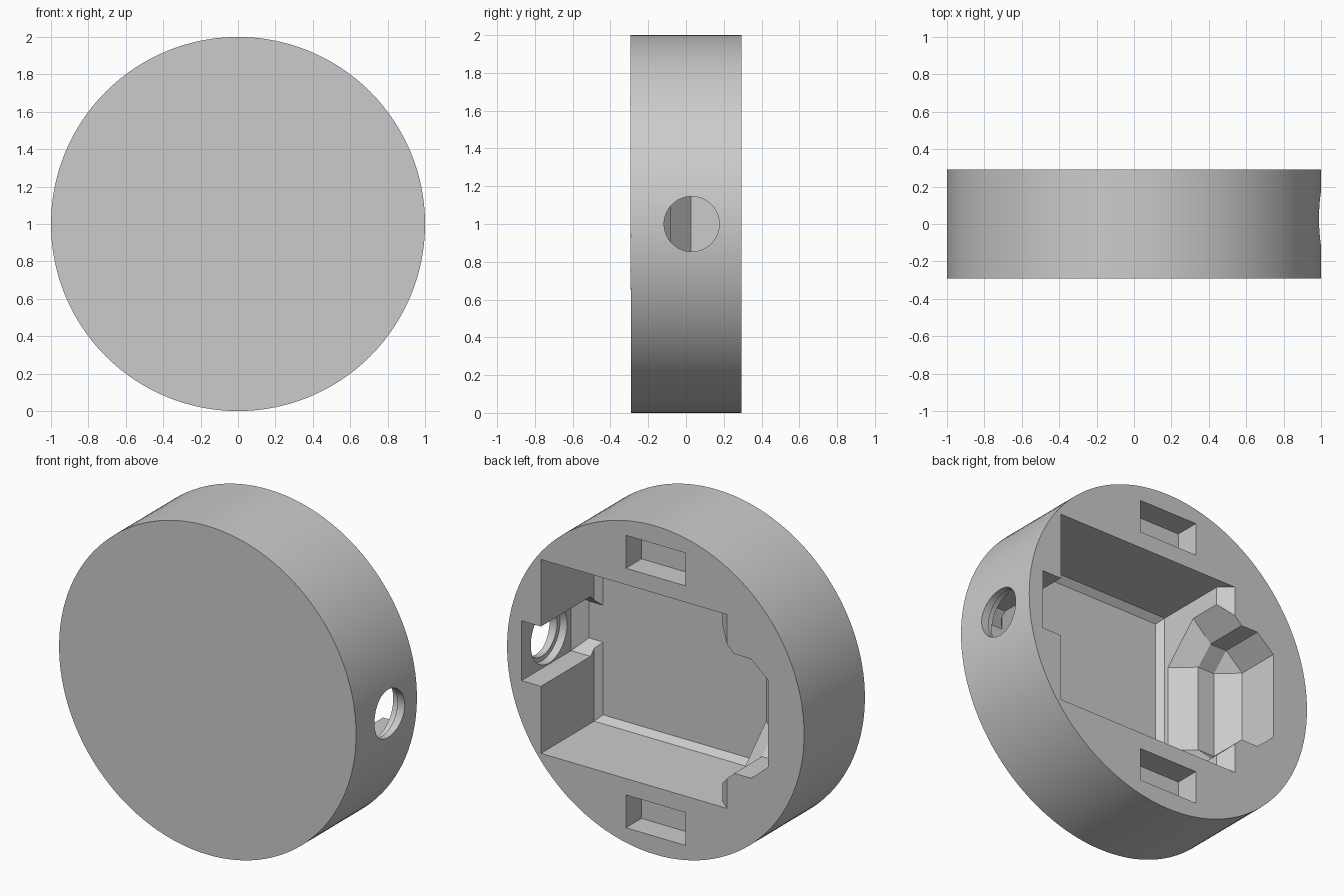
import bpy, bmesh, math
from mathutils import Vector

cube = bpy.data.objects.get("Cube")
if cube:
    bpy.data.objects.remove(cube, do_unlink=True)

HALF = 0.2925          # half thickness of the disc
OUT = -0.02            # cutters start slightly outside the open back face
SIDES = (-1, 1)

grey = bpy.data.materials.new("plain_grey")
grey.use_nodes = True
colour = (0.6, 0.6, 0.6, 1)
grey.diffuse_color = colour
grey.node_tree.nodes["Principled BSDF"].inputs["Base Color"].default_value = colour


def hull(name, points):
    """Convex cutter from (x, depth below the back face, height from centre)."""
    bm = bmesh.new()
    for x, d, z in points:
        bm.verts.new(Vector((x, HALF - d, 1 + z)))
    result = bmesh.ops.convex_hull(bm, input=bm.verts)
    bmesh.ops.dissolve_limit(bm, angle_limit=0.01, verts=bm.verts, edges=bm.edges)
    bmesh.ops.recalc_face_normals(bm, faces=bm.faces)
    mesh = bpy.data.meshes.new(name)
    bm.to_mesh(mesh)
    bm.free()
    ob = bpy.data.objects.new(name, mesh)
    bpy.context.collection.objects.link(ob)
    ob.hide_render = True
    return ob


def tray(name, x0, x1, z0, z1, depth, bevel=0):
    """Box pocket whose floor edge is chamfered by bevel."""
    pts = [(x, d, z) for d in (OUT, depth - bevel) for x in (x0, x1) for z in (z0, z1)]
    if bevel:
        pts += [(x, depth, z) for x in (x0 + bevel, x1 - bevel)
                for z in (z0 + bevel, z1 - bevel)]
    return hull(name, pts)


def bore(name, radius, x0, x1):
    bpy.ops.mesh.primitive_cylinder_add(vertices=64, radius=radius, depth=x1 - x0,
                                        location=((x0 + x1) / 2, 0.03, 1),
                                        rotation=(0, math.pi / 2, 0))
    ob = bpy.context.object
    ob.name = name
    ob.hide_render = True
    return ob


# Solid disc
bpy.ops.mesh.primitive_cylinder_add(vertices=128, radius=1, depth=2 * HALF,
                                    location=(0, 0, 1), rotation=(math.pi / 2, 0, 0))
body = bpy.context.object
body.name = "round_housing"
body.data.materials.append(grey)

# Main pocket, side notch and flared lip
cutters = [
    tray("main_pocket", -0.405, 0.772, -0.59, 0.59, 0.547, 0.035),
    tray("side_notch", 0.5, 0.902, -0.182, 0.182, 0.547, 0.07),
    hull("pocket_lip", [(x, d, z) for z in (-0.59, 0.59)
         for x, d in ((-0.505, OUT), (-0.405, 0.065), (-0.2, 0.065), (-0.2, OUT))]),
]

# Chamfered plug recess, then its flared mouth
end = [(-0.758, OUT, 0.263), (-0.758, 0.267, 0.263), (-0.643, OUT, 0.363),
       (-0.643, 0.267, 0.363), (-0.643, 0.373, 0.263)]
inner = [(-0.53, OUT, 0.363), (-0.53, 0.267, 0.363), (-0.53, 0.373, 0.263)]
mouth = [(-0.405, OUT, 0.48), (-0.405, 0.267, 0.48), (-0.405, 0.485, 0.263)]
back = [(-0.38, d, z) for x, d, z in mouth]


def mirrored(points):
    return [(x, d, z * s) for x, d, z in points for s in SIDES]


cutters.append(hull("plug_recess", mirrored(end + inner + [(-0.45, d, z) for x, d, z in inner])))
cutters.append(hull("plug_mouth", mirrored(inner + mouth + back)))

# Clip slots above and below
for s in SIDES:
    cutters.append(tray("clip_slot", -0.2, 0.2, s * 0.79 - 0.1, s * 0.79 + 0.1, 0.15))

# Stepped cable hole in the side
cutters.append(bore("cable_hole", 0.146, 0.7, 1.2))
cutters.append(bore("hole_step", 0.175, 0.7, 0.95))

for c in cutters:
    m = body.modifiers.new(c.name, 'BOOLEAN')
    m.operation = 'DIFFERENCE'
    m.solver = 'EXACT'
    m.object = c

# Bake the cuts and drop the cutters
bpy.context.view_layer.update()
graph = bpy.context.evaluated_depsgraph_get()
baked = bpy.data.meshes.new_from_object(body.evaluated_get(graph))
body.modifiers.clear()
body.data = baked
for c in cutters:
    bpy.data.objects.remove(c, do_unlink=True)
baked.materials.clear()
baked.materials.append(grey)
for p in baked.polygons:
    p.material_index = 0

bpy.ops.object.select_all(action='DESELECT')
body.select_set(True)
bpy.context.view_layer.objects.active = body
bpy.ops.object.shade_smooth_by_angle(angle=math.radians(20))
